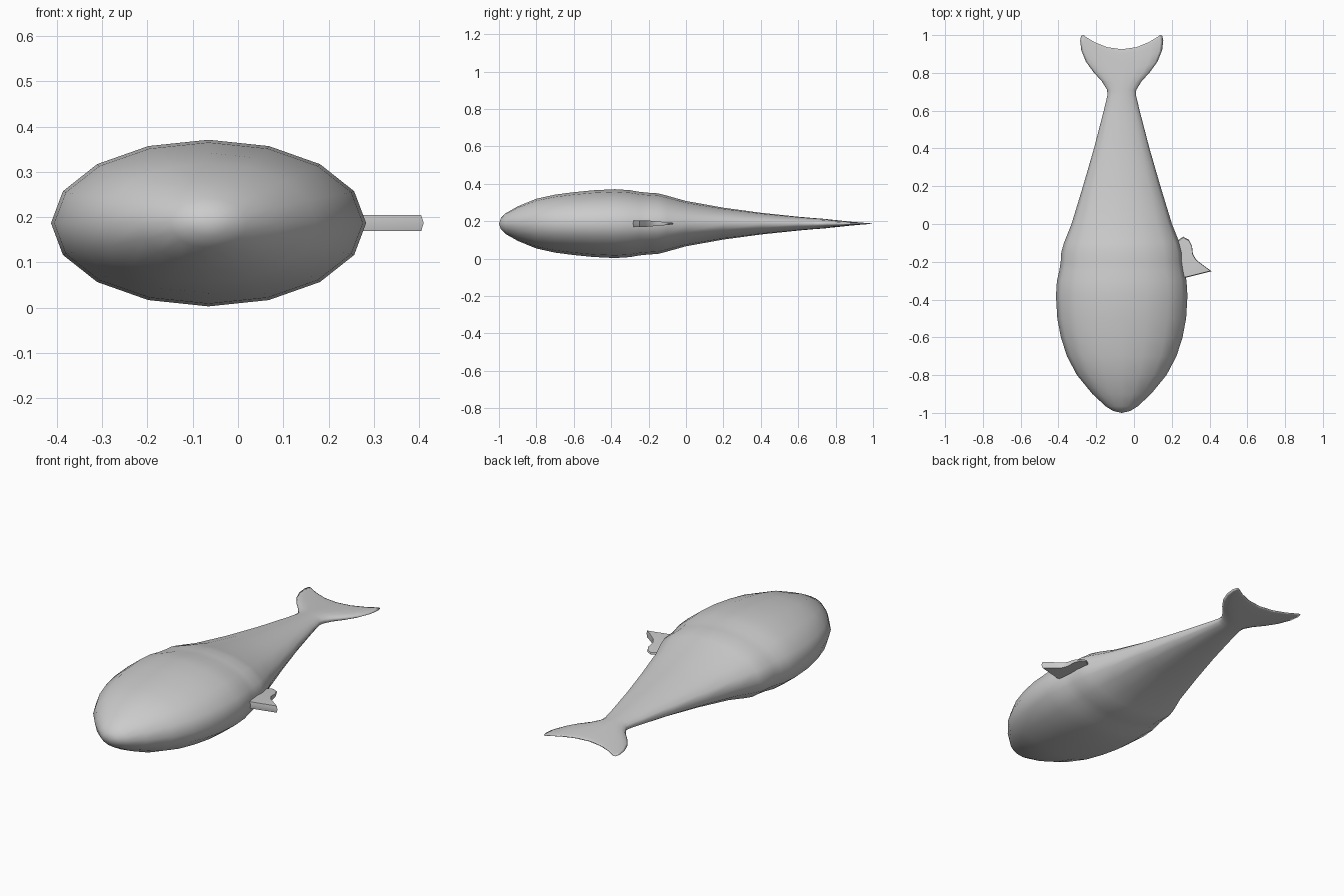
import bpy, bmesh
from math import cos, sin, pi

if "Cube" in bpy.data.objects:
    bpy.data.objects.remove(bpy.data.objects["Cube"])

CX, CZ, SIDES = -0.065, 0.187, 16


def finish(name, bm, angle):
    bmesh.ops.recalc_face_normals(bm, faces=bm.faces)
    mesh = bpy.data.meshes.new(name)
    bm.to_mesh(mesh)
    bm.free()
    ob = bpy.data.objects.new(name, mesh)
    bpy.context.collection.objects.link(ob)
    bpy.ops.object.select_all(action='DESELECT')
    ob.select_set(True)
    bpy.context.view_layer.objects.active = ob
    bpy.ops.object.shade_smooth_by_angle(angle=angle)
    return ob


# Body and tail: elliptical rings (y at centre, half width, half height, sweep of the sides)
rings = [
    (-0.99, 0.045, 0.030, 0), (-0.965, 0.085, 0.055, 0), (-0.90, 0.155, 0.092, 0),
    (-0.80, 0.237, 0.133, 0), (-0.70, 0.290, 0.155, 0), (-0.60, 0.322, 0.168, 0),
    (-0.50, 0.341, 0.178, 0), (-0.38, 0.348, 0.184, 0), (-0.30, 0.343, 0.179, 0),
    (-0.25, 0.331, 0.170, 0), (-0.20, 0.323, 0.165, 0), (-0.15, 0.320, 0.162, 0),
    (-0.10, 0.306, 0.149, 0), (0.0, 0.266, 0.121, 0), (0.20, 0.205, 0.085, 0),
    (0.40, 0.147, 0.058, 0), (0.60, 0.095, 0.037, 0), (0.68, 0.076, 0.030, 0),
    (0.71, 0.077, 0.028, 0), (0.745, 0.105, 0.025, 0.01), (0.78, 0.150, 0.021, 0.025),
    (0.82, 0.190, 0.017, 0.04), (0.865, 0.214, 0.012, 0.055),
    (0.90, 0.220, 0.008, 0.07), (0.918, 0.215, 0.005, 0.078), (0.925, 0.203, 0.003, 0.075),
]
bm = bmesh.new()
loops = []
for y, w, h, sweep in rings:
    loop = []
    for i in range(SIDES):
        a = 2 * pi * i / SIDES
        loop.append(bm.verts.new((CX + w * cos(a), y + sweep * cos(a) ** 2, CZ + h * sin(a))))
    loops.append(loop)
for a, b in zip(loops, loops[1:]):
    for i in range(SIDES):
        j = (i + 1) % SIDES
        bm.faces.new((a[i], a[j], b[j], b[i]))
nose = bm.verts.new((CX, -1.0, CZ))
for i in range(SIDES):
    bm.faces.new((loops[0][i], loops[0][(i + 1) % SIDES], nose))
# Close the thin tail edge with strips between its upper and lower side
end = loops[-1]
for i in range(SIDES // 2):
    quad = [end[i], end[i + 1], end[-i - 1], end[-i % SIDES]]
    bm.faces.new(list(dict.fromkeys(quad)))
finish("body", bm, pi)

# Side fin: flat outline with a ridge round the edge, thinning towards the tail
outline = [
    (0.15, -0.285), (0.28, -0.283), (0.41, -0.25), (0.365, -0.217), (0.33, -0.19),
    (0.312, -0.16), (0.307, -0.115), (0.29, -0.083), (0.26, -0.067), (0.235, -0.085),
    (0.15, -0.10),
]
bm = bmesh.new()
cx, cy = 0.27, -0.2
layers = []
for side, shrink in ((-1, 0.96), (0, 1.0), (1, 0.96)):
    layer = []
    for x, y in outline:
        half = 0.005 + 0.013 * min(1, max(0, (-0.07 - y) / 0.15))
        layer.append(bm.verts.new((cx + (x - cx) * shrink, cy + (y - cy) * shrink, CZ + side * half)))
    layers.append(layer)
n = len(outline)
for a, b in zip(layers, layers[1:]):
    for i in range(n):
        j = (i + 1) % n
        bm.faces.new((a[i], a[j], b[j], b[i]))
caps = [bm.faces.new(layers[0]), bm.faces.new(layers[2])]
bmesh.ops.triangulate(bm, faces=caps)
finish("side_fin", bm, 0.7)
